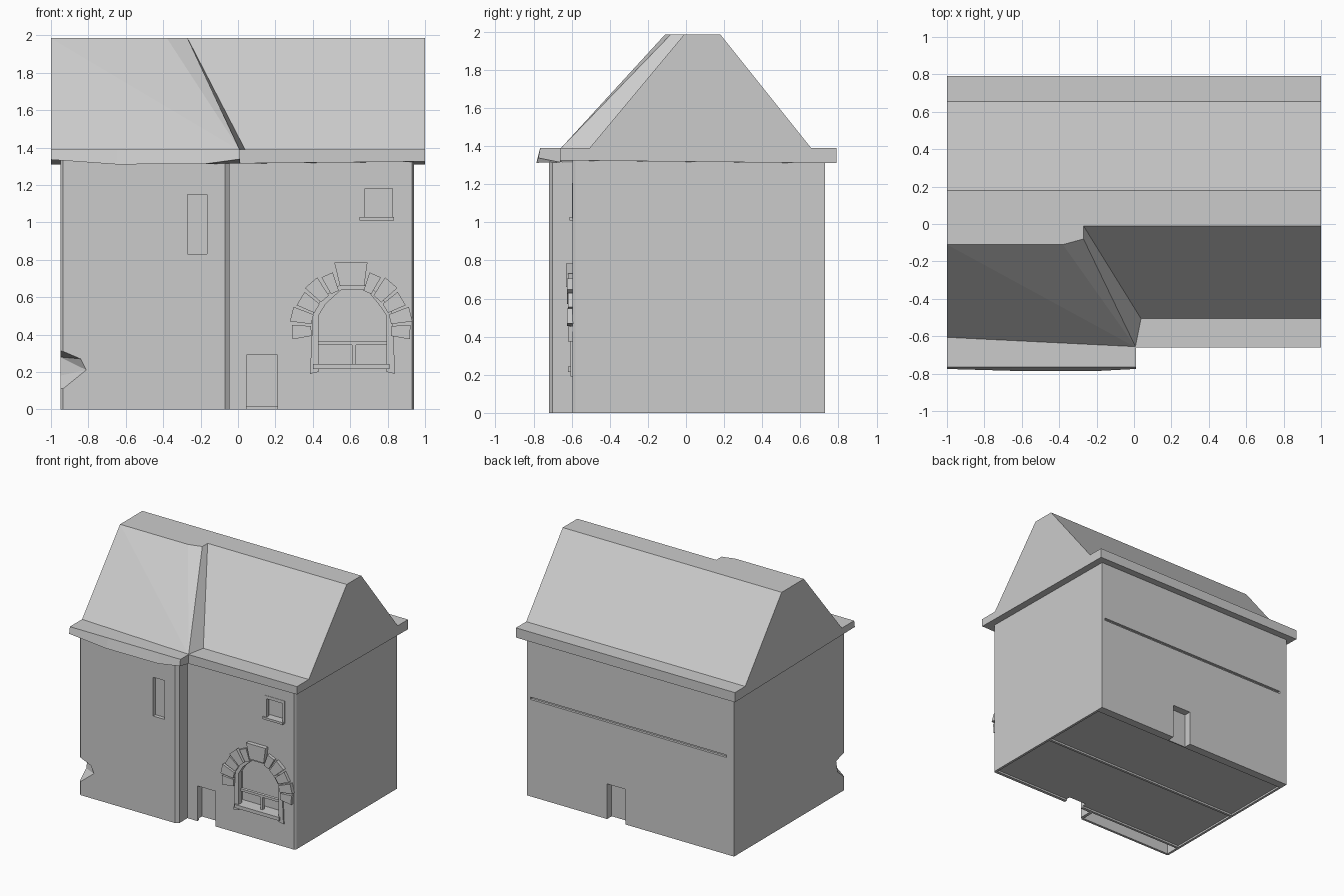
import bpy, bmesh
from math import sin, cos, radians

if "Cube" in bpy.data.objects:
    bpy.data.objects.remove(bpy.data.objects["Cube"])


def make(name, verts, faces):
    me = bpy.data.meshes.new(name)
    bm = bmesh.new()
    vs = [bm.verts.new(v) for v in verts]
    for f in faces:
        bm.faces.new([vs[i] for i in f])
    bmesh.ops.recalc_face_normals(bm, faces=bm.faces)
    bm.to_mesh(me)
    bm.free()
    ob = bpy.data.objects.new(name, me)
    bpy.context.collection.objects.link(ob)
    return ob


def loft(name, a, b):
    """Closed solid between two loops of equal length."""
    n = len(a)
    sides = [(i, (i + 1) % n, n + (i + 1) % n, n + i) for i in range(n)]
    return make(name, a + b, [tuple(range(n)), tuple(range(n, 2 * n))] + sides)


def prism_y(name, pts, y0, y1):
    return loft(name, [(x, y0, z) for x, z in pts], [(x, y1, z) for x, z in pts])


def box(name, x0, x1, y0, y1, z0, z1):
    return prism_y(name, [(x0, z0), (x1, z0), (x1, z1), (x0, z1)], y0, y1)


def cut(target, cutter):
    m = target.modifiers.new("cut", 'BOOLEAN')
    m.operation, m.solver, m.object = 'DIFFERENCE', 'EXACT', cutter
    bpy.context.view_layer.objects.active = target
    bpy.ops.object.modifier_apply(modifier=m.name)
    bpy.data.objects.remove(cutter)


# Walls: right part plus projecting left bay, with chamfered front corners
F, B = -0.595, 0.73          # right front wall, back wall
plan = [(-.95, B), (-.95, -.705), (-.935, -.72), (-.07, -.72), (-.045, -.70),
        (-.045, F), (.93, F), (.94, -.58), (.94, B)]
walls = loft("walls", [(x, y, 0) for x, y in plan], [(x, y, 1.33) for x, y in plan])

# Openings: doors, windows, arched window, back groove, hollows below
arch = [(.40, .22), (.40, .51), (.45, .585), (.545, .66), (.695, .66),
        (.77, .585), (.825, .51), (.825, .22)]
cut(walls, box("c", .045, .21, -.8, F + .06, -.1, .29))
cut(walls, box("c", .04, .21, B - .06, .9, -.1, .29))
cut(walls, box("c", -.27, -.165, -.9, -.69, .83, 1.15))
cut(walls, box("c", .665, .835, -.9, F + .05, 1.025, 1.2))
cut(walls, prism_y("c", arch, -.8, F + .08))
cut(walls, box("c", -.88, .91, B - .02, .9, .80, .82))
cut(walls, box("c", -.93, -.07, -.70, -.59, -.1, .09))
for y0, y1 in ((-.57, .06), (.08, .66)):
    cut(walls, box("c", -.93, .92, y0, y1, -.1, .015))

# Chipped lower corner of the bay
chip = [(-.955, -.725, .32), (-.84, -.722, .27), (-.81, -.722, .21), (-.955, -.725, .09),
        (-.953, -.60, .28), (-.953, -.62, .18), (-1.02, -.8, .24)]
bm = bmesh.new()
for p in chip:
    bm.verts.new(p)
bmesh.ops.convex_hull(bm, input=bm.verts)
bmesh.ops.recalc_face_normals(bm, faces=bm.faces)
me = bpy.data.meshes.new("chip")
bm.to_mesh(me)
bm.free()
chip_ob = bpy.data.objects.new("chip", me)
bpy.context.collection.objects.link(chip_ob)
cut(walls, chip_ob)

# Eaves slab, bowed at the bay
top = [(-1, .79), (-1, -.765), (-.65, -.765), (-.18, -.765), (.01, -.765),
       (.01, -.66), (1, -.66), (1, .79)]
low = [(-1, .79, 1.31), (-1, -.775, 1.335), (-.65, -.785, 1.31), (-.18, -.785, 1.312),
       (.01, -.775, 1.338), (.01, -.66, 1.315), (1, -.66, 1.325), (1, .79, 1.31)]
loft("eaves", low, [(x, y, 1.39) for x, y in top])

# Roof: right slope and fanned, projecting left slope under one flat ridge
base = [(-1, .66), (-1, -.61), (.01, -.66), (.04, -.51), (1, -.51), (1, .66)]
ridge = [(-1, .18), (-1, -.11), (-.38, -.11), (-.27, -.08), (-.27, -.01), (1, -.01), (1, .18)]
make("roof", [(x, y, 1.385) for x, y in base] + [(x, y, 1.985) for x, y in ridge],
     [(0, 1, 2, 3, 4, 5), tuple(range(6, 13)), (0, 1, 7, 6), (1, 2, 7), (2, 8, 7),
      (2, 9, 8), (2, 3, 10, 9), (3, 4, 11, 10), (4, 5, 12, 11), (5, 0, 6, 12)])

# Arched window frame: a band following the arch
inner = [(.43, .20), (.43, .50), (.47, .565), (.553, .64), (.687, .64),
         (.75, .565), (.795, .50), (.795, .20)]
outer = [(.385, .19), (.40, .515), (.445, .59), (.543, .665), (.697, .665),
         (.775, .59), (.825, .515), (.84, .19)]
for i in range(7):
    prism_y("arch_frame", [outer[i], outer[i + 1], inner[i + 1], inner[i]], F - .012, F + .03)
box("arch_sill", .40, .81, F - .025, F + .08, .215, .243)
box("crossbar", .42, .80, F + .015, F + .04, .345, .365)
box("mullion", .61, .63, F + .015, F + .04, .24, .35)

# Arch stones, mirrored about the keystone
cx, cz = .605, .43


def stone(name, ang, half, r0, r1, depth):
    pts = [(r0, -half), (r1, -half), (r1, half), (r0, half)]
    prism_y(name, [(cx + r * cos(radians(ang + h)), cz + r * sin(radians(ang + h)))
                   for r, h in pts], F - depth, F + .02)


for i, (a, h) in enumerate([(183, 7), (166, 7), (149, 7.5), (131, 7.5), (114, 6)]):
    for ang in (a, 180 - a):
        stone("arch_stone", ang, h, .215, .318 + .012 * (i % 2), .025 + .005 * (i % 2))
prism_y("keystone", [(.545, .66), (.675, .66), (.692, .785), (.515, .785)], F - .035, F + .02)

# Small upper window: frame and sill
for x0, x1, z0, z1 in ((.66, .68, 1.02, 1.205), (.825, .845, 1.02, 1.205), (.68, .825, 1.18, 1.205)):
    box("window_frame", x0, x1, F - .003, F + .03, z0, z1)
box("window_sill", .65, .835, F - .015, F + .05, 1.01, 1.028)
